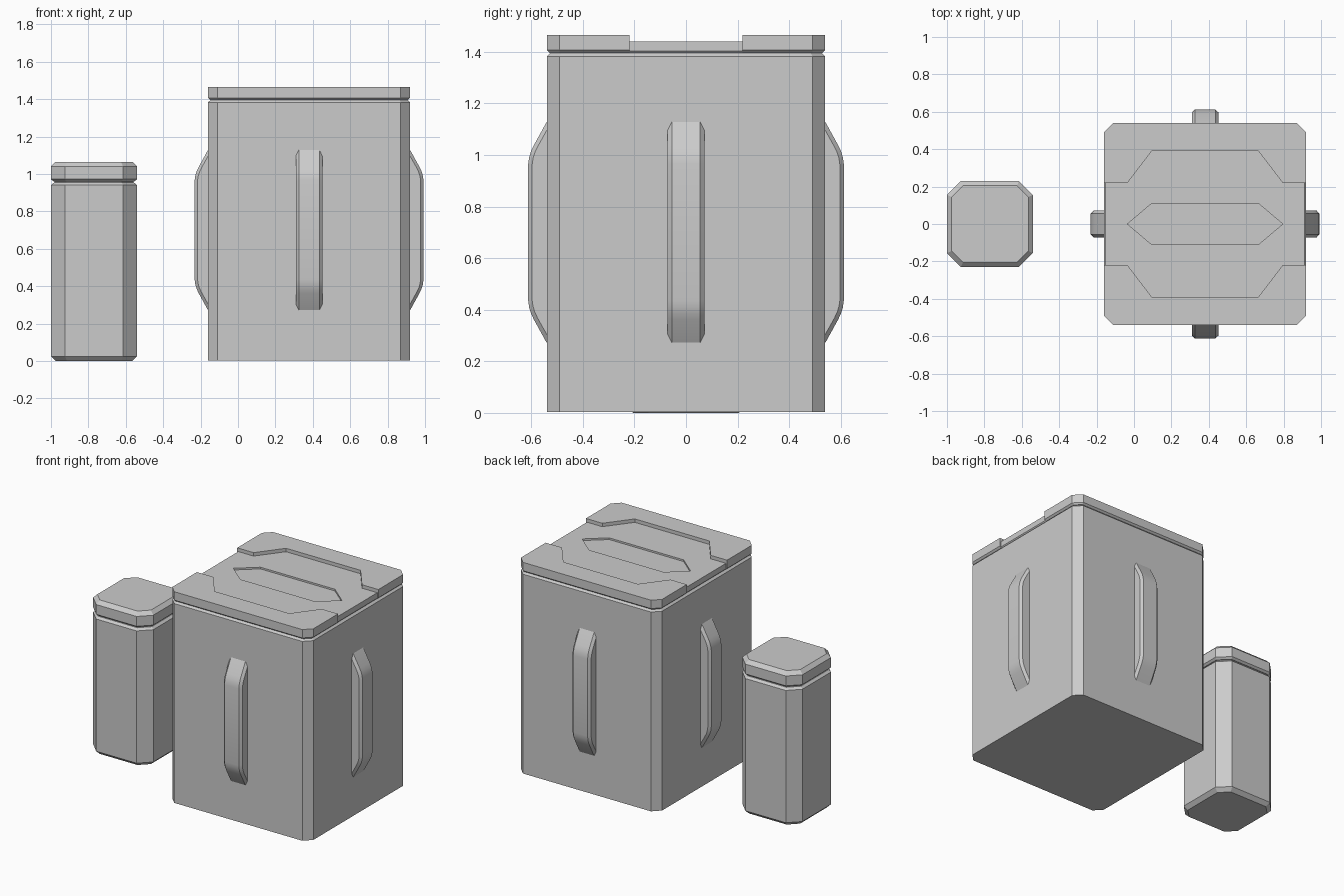
import bpy, bmesh, math

if "Cube" in bpy.data.objects:
    bpy.data.objects.remove(bpy.data.objects["Cube"])

BIN_X, CAN_X = 0.38, -0.77


def make(name, loops, x=0.0):
    """Loft equal-length point loops and cap both ends."""
    bm = bmesh.new()
    rings = [[bm.verts.new(p) for p in loop] for loop in loops]
    n = len(rings[0])
    for a, b in zip(rings, rings[1:]):
        for i in range(n):
            j = (i + 1) % n
            bm.faces.new((a[i], a[j], b[j], b[i]))
    bm.faces.new(rings[0][::-1])
    bm.faces.new(rings[-1])
    bmesh.ops.recalc_face_normals(bm, faces=bm.faces)
    me = bpy.data.meshes.new(name)
    bm.to_mesh(me)
    bm.free()
    ob = bpy.data.objects.new(name, me)
    ob.location.x = x
    bpy.context.collection.objects.link(ob)
    return ob


def octagon(half, cut, inset, z):
    h = half - inset
    k = h - (cut - inset * (2 - math.sqrt(2)))
    return [(x, y, z) for x, y in ((h, -k), (h, k), (k, h), (-k, h),
                                   (-h, k), (-h, -k), (-k, -h), (k, -h))]


def octagon_loft(name, half, cut, sections, x):
    return make(name, [octagon(half, cut, i, z) for z, i in sections], x)


def prism(name, outline, z0, z1, x):
    return make(name, [[(px, py, z) for px, py in outline] for z in (z0, z1)], x)


# Large bin body and recessed lid base
octagon_loft("bin_body", 0.54, 0.05,
             [(0.004, 0), (1.383, 0), (1.396, 0.014)], BIN_X)
lid = octagon_loft("bin_lid_base", 0.54, 0.05,
                   [(1.396, 0.014), (1.403, 0.008), (1.441, 0.008)], BIN_X)

# Hexagonal recess in the lid
cutter = prism("lid_recess_cutter",
               [(-0.415, 0), (-0.285, -0.11), (0.285, -0.11),
                (0.415, 0), (0.285, 0.11), (-0.285, 0.11)], 1.429, 1.5, BIN_X)
cutter.hide_render = True
cutter.hide_set(True)
mod = lid.modifiers.new("recess", 'BOOLEAN')
mod.operation, mod.solver, mod.object = 'DIFFERENCE', 'EXACT', cutter

# Raised plates on the front and back of the lid, undercut at the lower edge
plate = [(-0.54, 0.22), (-0.415, 0.22), (-0.285, 0.39), (0.285, 0.39),
         (0.415, 0.22), (0.54, 0.22), (0.54, 0.49), (0.49, 0.54),
         (-0.49, 0.54), (-0.54, 0.49)]
for side, s in (("back", 1), ("front", -1)):
    loops = []
    for z, d in ((1.396, 0.012), (1.407, 0), (1.465, 0)):
        m = 0.54 - d
        loops.append([(max(-m, min(m, x)), s * min(m, y), z) for x, y in plate])
    make(side + "_lid_plate", loops, BIN_X)

# Strap handles on all four sides
half_path = [(0.500, 0.490), (0.545, 0.420), (0.590, 0.338), (0.601, 0.315),
             (0.608, 0.292), (0.612, 0.265)]
path = half_path + [(d, -h) for d, h in reversed(half_path)]
for k, side in enumerate(("right", "back", "left", "front")):
    loops = [[(0.49, -0.071, 0.70 + h), (d - 0.015, -0.071, 0.70 + h * 0.985),
              (d, -0.055, 0.70 + h), (d, 0.055, 0.70 + h),
              (d - 0.015, 0.071, 0.70 + h * 0.985), (0.49, 0.071, 0.70 + h)]
             for d, h in path]
    ob = make(side + "_handle", loops, BIN_X)
    ob.rotation_euler.z = k * math.pi / 2
    bpy.ops.object.select_all(action='DESELECT')
    ob.select_set(True)
    bpy.context.view_layer.objects.active = ob
    bpy.ops.object.shade_smooth_by_angle(angle=math.radians(30))

# Small canister with neck and bevelled lid
octagon_loft("canister_body", 0.23, 0.075,
             [(0, 0.025), (0.025, 0), (0.94, 0), (0.954, 0.016)], CAN_X)
octagon_loft("canister_neck", 0.23, 0.075, [(0.95, 0.02), (0.968, 0.02)], CAN_X)
octagon_loft("canister_lid", 0.23, 0.075,
             [(0.96, 0.014), (0.972, 0), (1.04, 0), (1.065, 0.025)], CAN_X)
